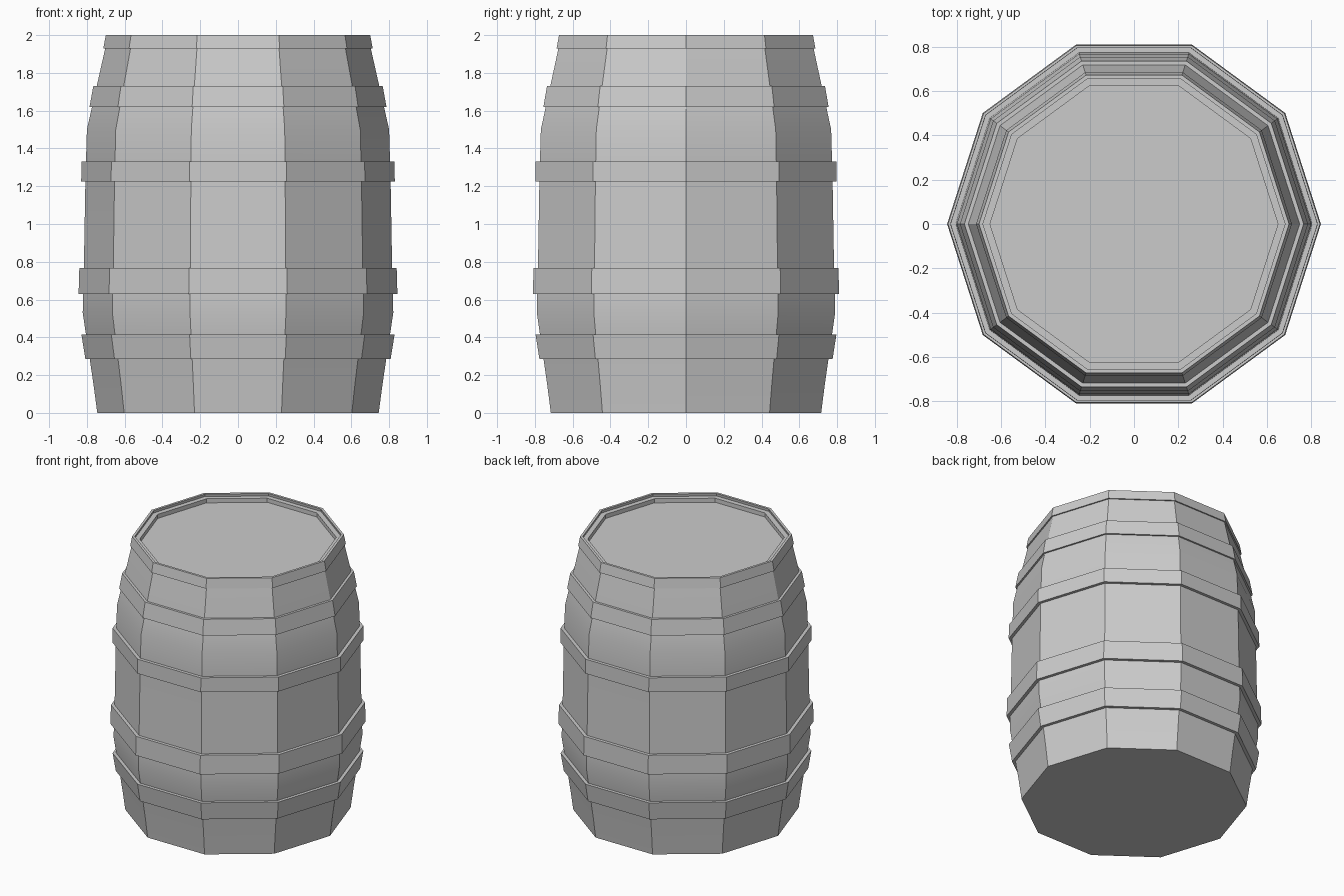
import bpy, bmesh
from math import cos, sin, pi

if "Cube" in bpy.data.objects:
    bpy.data.objects.remove(bpy.data.objects["Cube"])

SIDES = 10
Y_STRETCH = 1.01


def lathe(name, profile, ring=False):
    """Spin (radius, z) points into ten flat sides; ring closes the profile, otherwise cap both ends."""
    bm = bmesh.new()
    loops = [[bm.verts.new((r * cos(2 * pi * i / SIDES),
                            Y_STRETCH * r * sin(2 * pi * i / SIDES), z))
              for i in range(SIDES)] for r, z in profile]
    pairs = list(zip(loops, loops[1:]))
    if ring:
        pairs.append((loops[-1], loops[0]))
    for a, b in pairs:
        for i in range(SIDES):
            j = (i + 1) % SIDES
            bm.faces.new((a[i], a[j], b[j], b[i]))
    if not ring:
        bm.faces.new(loops[0][::-1])
        bm.faces.new(loops[-1])
    bmesh.ops.recalc_face_normals(bm, faces=bm.faces)
    mesh = bpy.data.meshes.new(name)
    bm.to_mesh(mesh)
    bm.free()
    obj = bpy.data.objects.new(name, mesh)
    bpy.context.collection.objects.link(obj)
    bpy.ops.object.select_all(action='DESELECT')
    obj.select_set(True)
    bpy.context.view_layer.objects.active = obj
    bpy.ops.object.shade_smooth_by_angle(angle=0.35)
    return obj


# Bulging staves with a recessed lid
lathe("barrel_body", [
    (0.745, 0.0), (0.765, 0.15), (0.785, 0.285), (0.805, 0.415), (0.822, 0.53),
    (0.821, 0.63), (0.816, 0.77), (0.808, 1.225), (0.805, 1.33), (0.80, 1.5),
    (0.773, 1.62), (0.748, 1.73), (0.703, 1.93), (0.69, 1.98),
    (0.65, 1.98), (0.65, 1.95)])

# Hoops: bottom radius, bottom z, top radius, top z
hoops = [
    ("lower_hoop", 0.808, 0.285, 0.829, 0.415),
    ("lower_middle_hoop", 0.844, 0.63, 0.84, 0.768),
    ("upper_middle_hoop", 0.83, 1.225, 0.829, 1.33),
    ("upper_hoop", 0.786, 1.62, 0.766, 1.73),
    ("rim_hoop", 0.713, 1.93, 0.70, 2.0),
]
for name, r0, z0, r1, z1 in hoops:
    inset = 0.018 if name == "rim_hoop" else 0.04
    lathe(name, [(r0, z0), (r1, z1), (r1 - inset, z1), (r0 - inset, z0)], ring=True)
